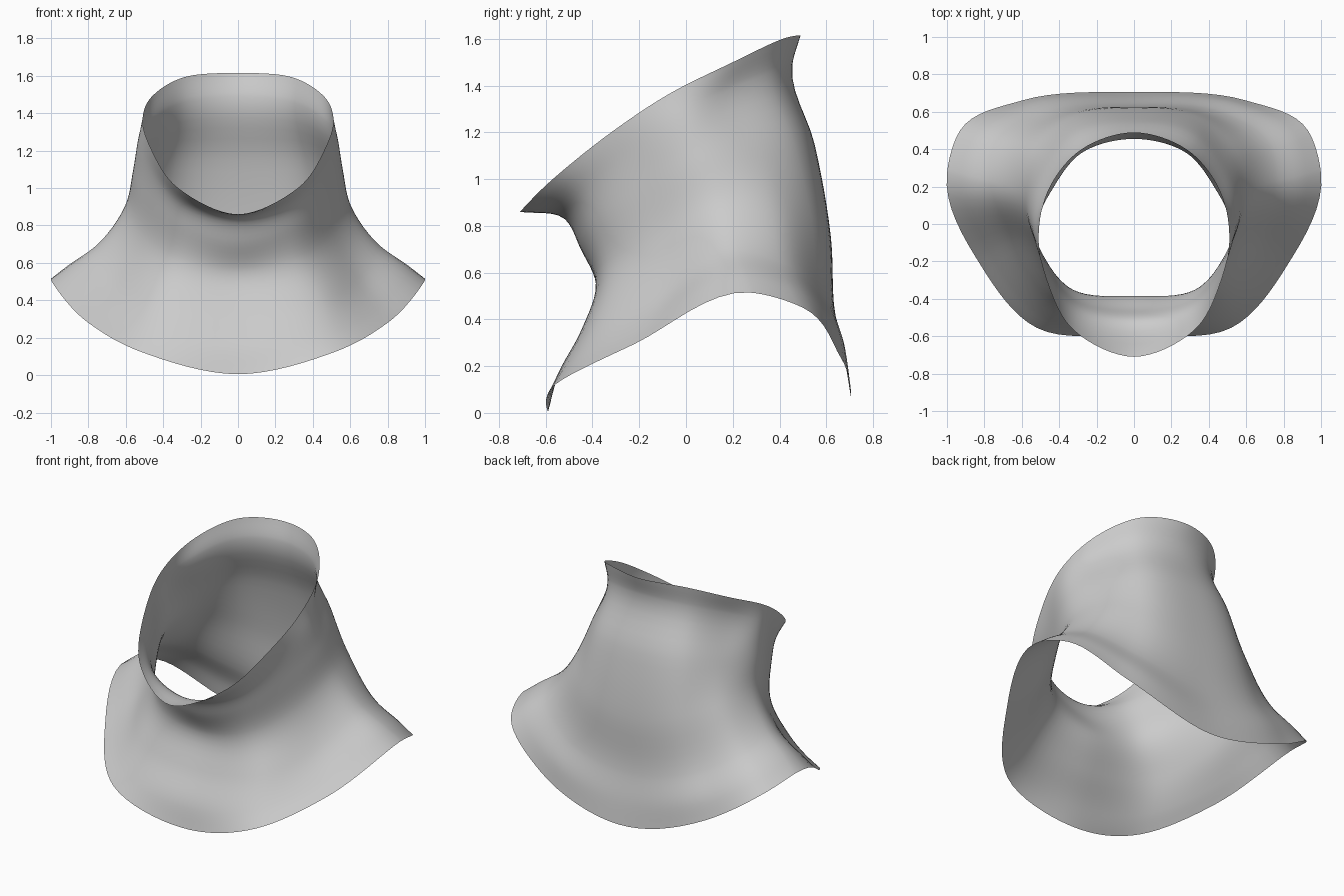
import bpy
import bmesh
from mathutils import Vector

if "Cube" in bpy.data.objects:
    bpy.data.objects.remove(bpy.data.objects["Cube"])

# Half rings from the flared hem (first) to the slanted neck opening (last).
# Each runs front centre -> right side -> back centre; centre points are (y, z).
RINGS = [
    [(-.59, .005), (.52, -.555, .125), (.82, -.22, .295), (1.0, .27, .515),
     (.93, .50, .45), (.60, .66, .24), (.705, .07)],
    [(-.55, .15), (.49, -.49, .22), (.76, -.17, .37), (.91, .24, .585),
     (.86, .46, .53), (.56, .64, .36), (.68, .22)],
    [(-.45, .34), (.44, -.39, .40), (.65, -.10, .52), (.75, .20, .70),
     (.72, .42, .64), (.48, .59, .50), (.64, .40)],
    [(-.385, .55), (.33, -.35, .61), (.53, -.10, .75), (.605, .15, .90),
     (.55, .38, .90), (.38, .55, .83), (.62, .75)],
    [(-.45, .70), (.31, -.40, .79), (.49, -.17, .96), (.56, .05, 1.10),
     (.48, .30, 1.13), (.33, .48, 1.15), (.55, 1.15)],
    [(-.52, .83), (.30, -.46, .91), (.47, -.24, 1.10), (.53, -.02, 1.28),
     (.44, .18, 1.38), (.28, .38, 1.46), (.455, 1.49)],
    [(-.71, .86), (.32, -.57, 1.00), (.46, -.32, 1.20), (.51, -.08, 1.36),
     (.45, .20, 1.50), (.28, .40, 1.595), (.49, 1.615)],
]
STEPS_AROUND = 8
STEPS_UP = 6


def smooth_path(pts, steps, closed):
    """Spline through the points, with tangents weighted by spacing."""
    n = len(pts)

    def slope(i):
        if not closed and i == 0:
            return (pts[1] - pts[0]) / (pts[1] - pts[0]).length
        if not closed and i == n - 1:
            return (pts[i] - pts[i - 1]) / (pts[i] - pts[i - 1]).length
        a, b, c = pts[i - 1], pts[i], pts[(i + 1) % n]
        d0, d1 = (b - a).length, (c - b).length
        return ((b - a) / d0 * d1 + (c - b) / d1 * d0) / (d0 + d1)

    out = []
    for i in range(n if closed else n - 1):
        j = (i + 1) % n
        p, q = pts[i], pts[j]
        d = (q - p).length
        m0, m1 = slope(i) * d, slope(j) * d
        for s in range(steps):
            t = s / steps
            out.append(p * (2 * t**3 - 3 * t**2 + 1) + m0 * (t**3 - 2 * t**2 + t)
                       + q * (3 * t**2 - 2 * t**3) + m1 * (t**3 - t**2))
    if not closed:
        out.append(pts[-1].copy())
    return out


def full_ring(half):
    """Mirror a half ring across x = 0 into a closed loop."""
    right = [Vector((0, *p)) if len(p) == 2 else Vector(p) for p in half]
    left = [Vector((-p.x, p.y, p.z)) for p in reversed(right[1:-1])]
    return smooth_path(right + left, STEPS_AROUND, True)


# Collar: one open cloth sheet lofted through the rings
rings = [full_ring(h) for h in RINGS]
columns = [smooth_path(list(c), STEPS_UP, False) for c in zip(*rings)]
bm = bmesh.new()
grid = [[bm.verts.new(p) for p in col] for col in columns]
for i, col in enumerate(grid):
    nxt = grid[(i + 1) % len(grid)]
    for k in range(len(col) - 1):
        bm.faces.new((col[k], nxt[k], nxt[k + 1], col[k + 1])).smooth = True
mesh = bpy.data.meshes.new("neck_collar")
bm.to_mesh(mesh)
bm.free()

cloth = bpy.data.materials.new("light_grey_cloth")
cloth.diffuse_color = (0.6, 0.6, 0.6, 1)
cloth.use_nodes = True
cloth.node_tree.nodes["Principled BSDF"].inputs["Base Color"].default_value = cloth.diffuse_color
mesh.materials.append(cloth)
collar = bpy.data.objects.new("neck_collar", mesh)
bpy.context.collection.objects.link(collar)
